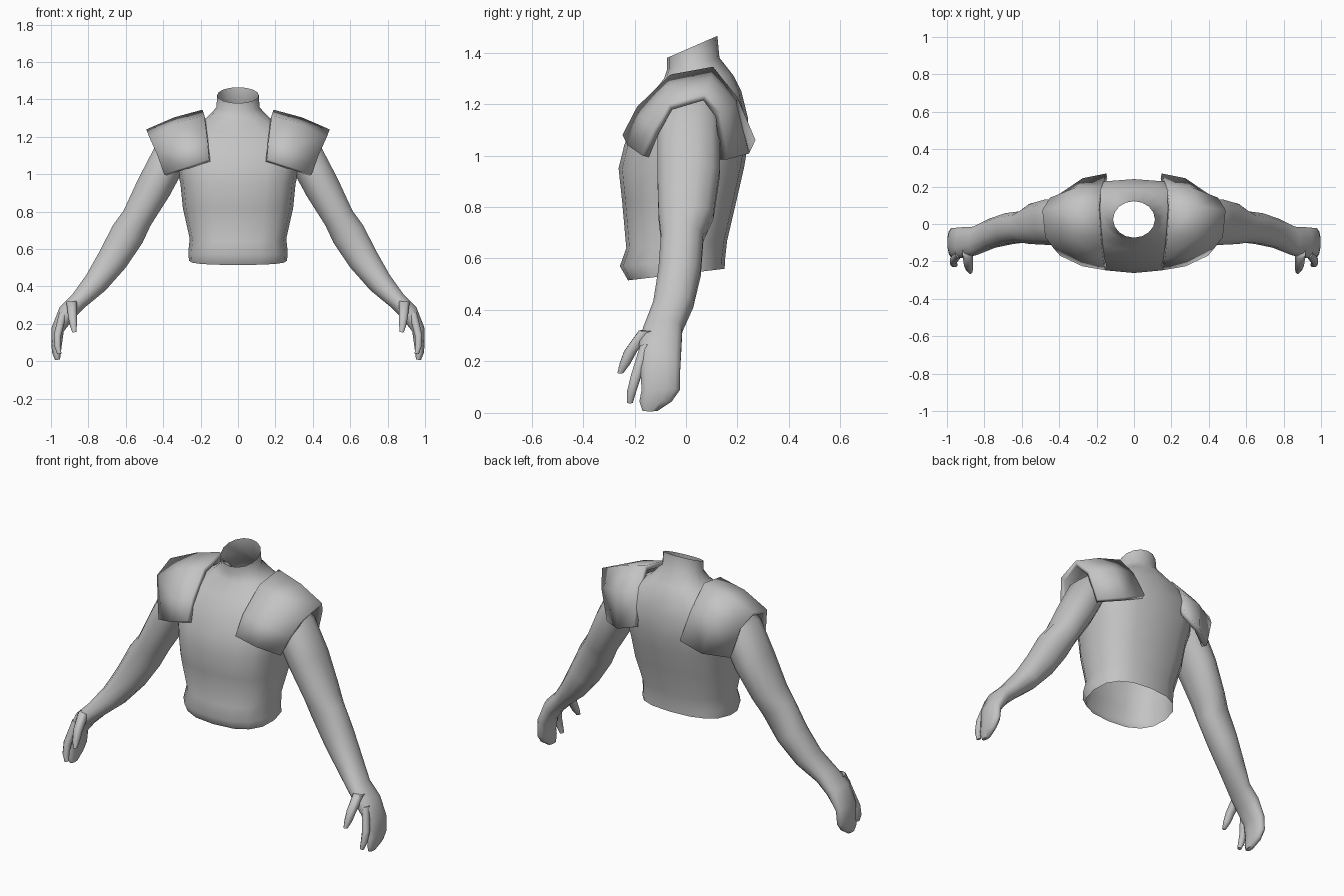
import bpy, bmesh, math
from mathutils import Vector

grey = bpy.data.materials.new("matte_grey")
grey.diffuse_color = (0.55, 0.55, 0.55, 1)


def loft(name, rings, closed=True, caps=(False, False), mirror=False, thick=0, angle=60):
    """Skin a sequence of equal-length point rows into one object."""
    bm = bmesh.new()
    rows = [[bm.verts.new(p) for p in r] for r in rings]
    n = len(rows[0])
    for a, b in zip(rows, rows[1:]):
        for i in range(n if closed else n - 1):
            j = (i + 1) % n
            bm.faces.new((a[i], a[j], b[j], b[i]))
    if caps[0]:
        bm.faces.new(rows[0])
    if caps[1]:
        bm.faces.new(rows[-1])
    bmesh.ops.recalc_face_normals(bm, faces=bm.faces[:])
    # open sheets must face upward so the thickness grows inward
    if not closed and sum(f.normal.z for f in bm.faces) < 0:
        bmesh.ops.reverse_faces(bm, faces=bm.faces[:])
    me = bpy.data.meshes.new(name)
    bm.to_mesh(me)
    bm.free()
    me.materials.append(grey)
    ob = bpy.data.objects.new(name, me)
    bpy.context.collection.objects.link(ob)
    bpy.ops.object.select_all(action='DESELECT')
    ob.select_set(True)
    bpy.context.view_layer.objects.active = ob
    bpy.ops.object.shade_smooth_by_angle(angle=math.radians(angle))
    if thick:
        m = ob.modifiers.new("thickness", 'SOLIDIFY')
        m.thickness, m.offset = thick, -1
    if mirror:
        ob.modifiers.new("mirror", 'MIRROR')
    return ob


def spow(v, e):
    return math.copysign(abs(v) ** e, v)


def limb(name, spec, sides, caps):
    """Tube along (x, y, z, half thickness, half depth in y) stations."""
    pts = [Vector(s[:3]) for s in spec]
    rings = []
    for k, (x, y, z, rx, ry) in enumerate(spec):
        d = pts[min(k + 1, len(pts) - 1)] - pts[max(k - 1, 0)]
        side = Vector((-d.z, 0, d.x)).normalized()
        ring = []
        for i in range(sides):
            a = 2 * math.pi * (i + 0.5) / sides
            ring.append(pts[k] + side * rx * spow(math.cos(a), 0.9)
                        + Vector((0, ry * spow(math.sin(a), 0.9), 0)))
        rings.append(ring)
    return loft(name, rings, caps=caps, mirror=True)


# torso and neck: open tube; (front z, back z, half width, front y, back y, squareness)
torso = [
    (0.515, 0.56, 0.262, -0.225, 0.15, 0.8),
    (0.57, 0.60, 0.266, -0.257, 0.152, 0.8),
    (0.64, 0.67, 0.258, -0.232, 0.16, 0.8),
    (0.82, 0.82, 0.295, -0.248, 0.195, 0.75),
    (0.95, 0.95, 0.308, -0.262, 0.225, 0.75),
    (1.04, 1.04, 0.33, -0.24, 0.24, 0.75),
    (1.15, 1.15, 0.34, -0.20, 0.24, 0.75),
    (1.23, 1.25, 0.27, -0.14, 0.215, 0.8),
    (1.30, 1.31, 0.165, -0.085, 0.185, 0.9),
    (1.335, 1.38, 0.115, -0.073, 0.13, 1),
    (1.38, 1.465, 0.112, -0.073, 0.122, 1),
]
rings = []
for zf, zb, w, yf, yb, e in torso:
    ring = []
    for i in range(16):
        a = 2 * math.pi * i / 16
        t = (1 + spow(math.sin(a), e)) / 2
        ring.append((w * spow(math.cos(a), e), yf + (yb - yf) * t, zf + (zb - zf) * t))
    rings.append(ring)
loft("torso", rings, angle=80)

# arms with palm and joined fingers
limb("arm", [
    (0.29, 0.02, 1.17, 0.08, 0.11),
    (0.365, 0.01, 1.09, 0.10, 0.125),
    (0.45, 0.01, 0.93, 0.098, 0.125),
    (0.54, 0.0, 0.765, 0.085, 0.11),
    (0.59, -0.015, 0.68, 0.095, 0.085),
    (0.67, -0.025, 0.545, 0.085, 0.085),
    (0.76, -0.05, 0.42, 0.068, 0.08),
    (0.85, -0.09, 0.325, 0.05, 0.078),
    (0.915, -0.10, 0.26, 0.05, 0.085),
    (0.964, -0.10, 0.17, 0.035, 0.08),
    (0.970, -0.098, 0.09, 0.029, 0.077),
    (0.970, -0.118, 0.045, 0.024, 0.065),
    (0.965, -0.14, 0.008, 0.014, 0.03),
], 12, (True, True))

# separate index finger and thumb
limb("index_finger", [
    (0.935, -0.155, 0.26, 0.022, 0.025),
    (0.965, -0.195, 0.14, 0.021, 0.022),
    (0.965, -0.212, 0.08, 0.018, 0.019),
    (0.955, -0.218, 0.04, 0.012, 0.012),
], 8, (True, True))
limb("thumb", [
    (0.89, -0.15, 0.32, 0.03, 0.035),
    (0.885, -0.215, 0.24, 0.025, 0.027),
    (0.88, -0.238, 0.19, 0.02, 0.022),
    (0.875, -0.255, 0.155, 0.011, 0.012),
], 8, (True, True))

# shoulder pads: shell between an inner and an outer arch, bulged midway
inner = [(0.155, -0.247, 1.08), (0.165, -0.19, 1.19), (0.18, -0.06, 1.315),
         (0.19, 0.105, 1.345), (0.175, 0.20, 1.225), (0.148, 0.27, 1.06)]
outer = [(0.395, -0.17, 1.0), (0.43, -0.13, 1.10), (0.475, -0.07, 1.20),
         (0.49, 0.075, 1.24), (0.45, 0.14, 1.16), (0.40, 0.16, 0.985)]
bulge = [(0, -0.018, 0), (0, -0.018, 0.01), (0, -0.01, 0.015),
         (0, 0.005, 0.012), (0, 0.025, 0.012), (0, 0.03, -0.015)]
middle = [(Vector(p) + Vector(q)) / 2 + Vector(b) for p, q, b in zip(inner, outer, bulge)]
loft("shoulder_pad", [inner, middle, outer], closed=False, mirror=True, thick=0.03)
